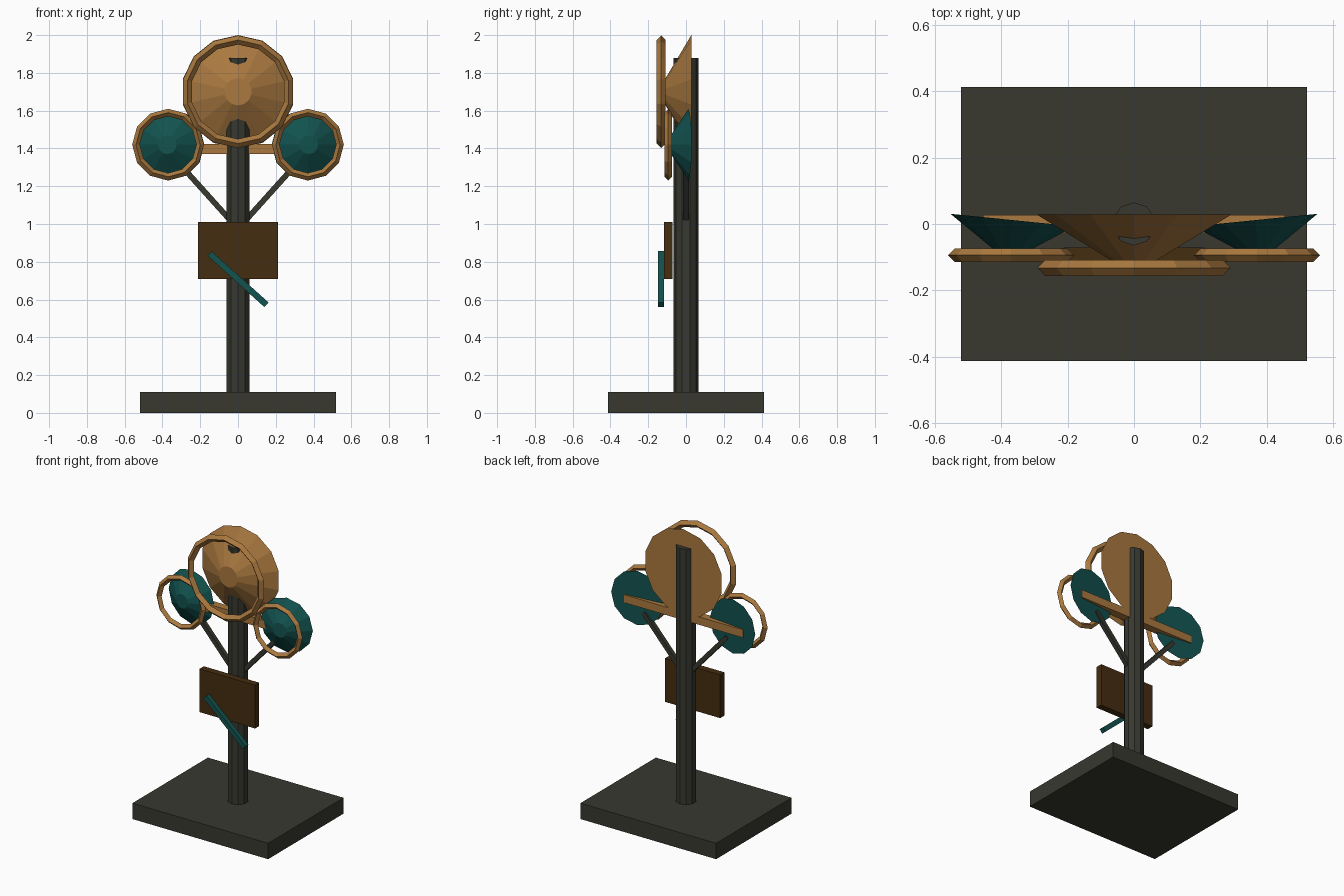
import bpy, math
from mathutils import Vector

if "Cube" in bpy.data.objects:
    bpy.data.objects.remove(bpy.data.objects["Cube"])

def mat(name, r, g, b):
    m = bpy.data.materials.new(name)
    m.diffuse_color = (r, g, b, 1)
    m.use_nodes = True
    m.node_tree.nodes["Principled BSDF"].inputs["Base Color"].default_value = m.diffuse_color
    return m

BRASS = mat("brass", 0.40, 0.19, 0.05)
IRON = mat("dark_iron", 0.04, 0.04, 0.03)
TEAL = mat("teal", 0.006, 0.085, 0.078)
BROWN = mat("dark_brown", 0.060, 0.026, 0.005)
H = math.pi / 2

def finish(name, m):
    o = bpy.context.object
    o.name = name
    o.data.materials.append(m)
    return o

def box(name, centre, size, m, rot=(0, 0, 0)):
    bpy.ops.mesh.primitive_cube_add(size=1, location=centre, rotation=rot)
    o = finish(name, m)
    o.scale = size
    return o

# horn: frustum with its wide closed end at the back, facing -y
def horn(name, x, z, y_back, y_front, r_back, r_front, sides, m, yaw=0):
    bpy.ops.mesh.primitive_cone_add(
        vertices=sides, radius1=r_back, radius2=r_front, depth=y_back - y_front,
        location=(x, (y_back + y_front) / 2, z), rotation=(H, 0, yaw))
    return finish(name, m)

# ring: diamond section hoop with a corner at the top
def ring(name, x, y, z, outer, minor, sides):
    bpy.ops.mesh.primitive_torus_add(
        major_segments=sides, minor_segments=4, major_radius=outer - minor,
        minor_radius=minor, location=(x, y, z), rotation=(H, -H, 0))
    return finish(name, BRASS)

# base and post
box("base", (0, 0, 0.055), (1.04, 0.826, 0.11), IRON)
bpy.ops.mesh.primitive_cylinder_add(vertices=10, radius=0.065, depth=1.78, location=(0, 0, 0.99))
finish("post", IRON)

# large centre dish and hoop
horn("main_dish", 0, 1.70, 0.028, -0.108, 0.30, 0.072, 14, BRASS)
ring("main_hoop", 0, -0.132, 1.70, 0.298, 0.024, 14)

# cross arm
box("cross_arm", (0, 0, 1.397), (0.91, 0.055, 0.055), BRASS)

# side dishes, hoops and struts
for side, s in (("left", -1), ("right", 1)):
    horn(side + "_dish", s * 0.37, 1.42, 0.012, -0.08, 0.188, 0.05, 12, TEAL, s * 0.1)
    ring(side + "_hoop", s * 0.37, -0.094, 1.42, 0.19, 0.02, 12)
    a, b = Vector((s * 0.05, 0, 1.03)), Vector((s * 0.32, 0, 1.33))
    d = b - a
    box(side + "_strut", (a + b) / 2, (0.03, 0.03, d.length), IRON,
        (0, math.atan2(d.x, d.z), 0))

# plate and slanted lever
box("plate", (0, -0.094, 0.86), (0.425, 0.046, 0.30), BROWN)
box("lever", (0, -0.132, 0.708), (0.405, 0.032, 0.033), TEAL, (0, math.radians(42), 0))
